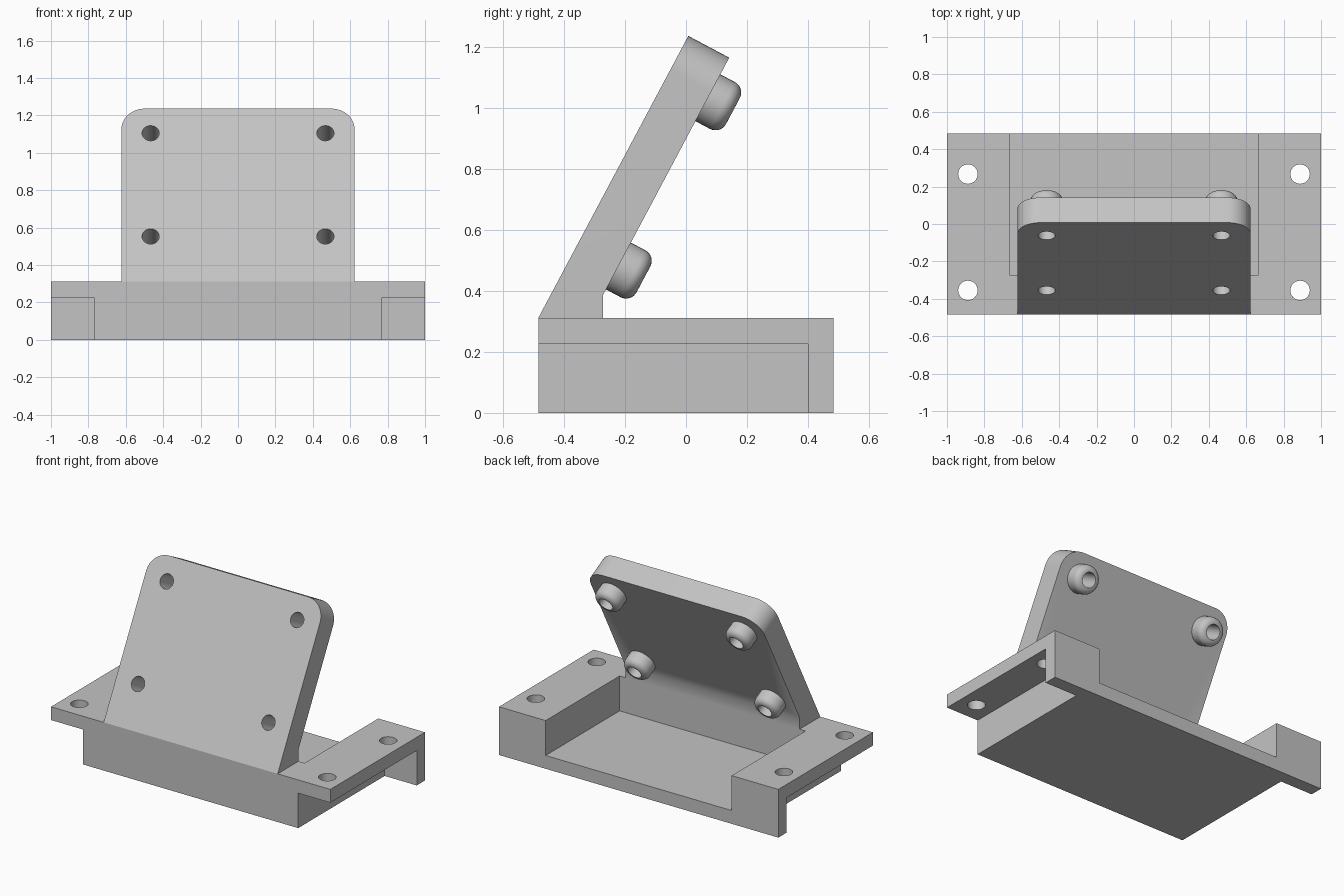
import bpy, bmesh
from math import radians, sin, cos, pi
from mathutils import Matrix, Vector

old = bpy.data.objects.get("Cube")
if old:
    bpy.data.objects.remove(old, do_unlink=True)

grey = bpy.data.materials.new("light grey")
grey.use_nodes = True
colour = (0.55, 0.55, 0.55, 1)
grey.diffuse_color = colour
grey.node_tree.nodes["Principled BSDF"].inputs["Base Color"].default_value = colour

# Main dimensions
HALF_Y, TOP, WALL = 0.484, 0.312, 0.086
LEAN, THICK, LENGTH = radians(28), 0.152, 1.047
PLATE_X, RIM_Y = 0.623, -0.272
BORE = 0.046
along = Vector((0, sin(LEAN), cos(LEAN)))
normal = Vector((0, cos(LEAN), -sin(LEAN)))
foot = Vector((0, -HALF_Y, TOP))


def finish(name, bm):
    bmesh.ops.recalc_face_normals(bm, faces=bm.faces[:])
    mesh = bpy.data.meshes.new(name)
    bm.to_mesh(mesh)
    bm.free()
    mesh.materials.append(grey)
    obj = bpy.data.objects.new(name, mesh)
    bpy.context.collection.objects.link(obj)
    return obj


def box(name, lo, hi):
    lo, hi = Vector(lo), Vector(hi)
    bm = bmesh.new()
    bmesh.ops.create_cube(bm, size=1, matrix=Matrix.Translation((lo + hi) / 2)
                          @ Matrix.Diagonal((*(hi - lo), 1)))
    return finish(name, bm)


def rod(name, centre, radius, depth, axis):
    turn = Vector(axis).to_track_quat("Z", "Y").to_matrix().to_4x4()
    bm = bmesh.new()
    bmesh.ops.create_cone(bm, cap_ends=True, segments=32, radius1=radius, radius2=radius,
                          depth=depth, matrix=Matrix.Translation(centre) @ turn)
    return finish(name, bm)


def cut(obj, cutters):
    for cutter in cutters:
        cutter.hide_render = True
        mod = obj.modifiers.new("cut", "BOOLEAN")
        mod.operation, mod.solver, mod.object = "DIFFERENCE", "EXACT", cutter
    graph = bpy.context.evaluated_depsgraph_get()
    mesh = bpy.data.meshes.new_from_object(obj.evaluated_get(graph))
    obj.modifiers.clear()
    obj.data = mesh
    for cutter in cutters:
        bpy.data.objects.remove(cutter, do_unlink=True)


def smooth(obj):
    bpy.ops.object.select_all(action="DESELECT")
    obj.select_set(True)
    bpy.context.view_layer.objects.active = obj
    bpy.ops.object.shade_smooth_by_angle(angle=radians(30))


# Base block: open pocket at the back, undercut side flanges, mounting holes
base = box("base", (-1, -HALF_Y, 0), (1, HALF_Y, TOP))
cutters = [box("pocket_cutter", (-0.666, RIM_Y, WALL), (0.666, 1, 1))]
for side in (-1, 1):
    xs = sorted((side * 0.77, side * 1.2))
    cutters.append(box("flange_cutter", (xs[0], -1, -1), (xs[1], 0.4, TOP - WALL)))
    for y in (-0.355, 0.267):
        cutters.append(rod("mount_cutter", (side * 0.888, y, TOP), 0.052, 0.4, (0, 0, 1)))
cut(base, cutters)
smooth(base)

# Leaning plate: side profile swept across, top corners rounded
tip = foot + along * LENGTH
back_tip = tip + normal * THICK
heel = back_tip - along * ((back_tip.y - RIM_Y) / along.y)
profile = [foot, tip, back_tip, heel, Vector((0, RIM_Y, TOP))]
bm = bmesh.new()
face = bm.faces.new([bm.verts.new(p - Vector((PLATE_X, 0, 0))) for p in profile])
swept = bmesh.ops.extrude_face_region(bm, geom=[face])["geom"]
bmesh.ops.translate(bm, vec=(2 * PLATE_X, 0, 0),
                    verts=[v for v in swept if isinstance(v, bmesh.types.BMVert)])
corners = [e for e in bm.edges
           if all((v.co - foot).dot(along) > LENGTH - 0.01 for v in e.verts)
           and abs(e.verts[0].co.x - e.verts[1].co.x) < 0.01]
bmesh.ops.bevel(bm, geom=corners, offset=0.125, offset_type="OFFSET", segments=12,
                profile=0.5, affect="EDGES")
plate = finish("leaning_plate", bm)

spots = [foot + along * d + Vector((x, 0, 0)) for d in (0.273, 0.898) for x in (-0.467, 0.467)]
cut(plate, [rod("bore_cutter", s + normal * THICK / 2, BORE, 0.5, normal) for s in spots])
smooth(plate)

# Rounded bosses around the bores on the back of the plate
RADIUS, HEIGHT, FILLET = 0.087, 0.093, 0.039
ring = [(RADIUS, 0)]
ring += [(RADIUS - FILLET * (1 - cos(a)), HEIGHT - FILLET * (1 - sin(a)))
         for a in (i * pi / 16 for i in range(9))]
ring += [(BORE, HEIGHT), (BORE, 0)]
turn = normal.to_track_quat("Z", "Y").to_matrix().to_4x4()
for spot in spots:
    bm = bmesh.new()
    verts = [bm.verts.new((r, 0, h)) for r, h in ring]
    edges = [bm.edges.new(pair) for pair in zip(verts, verts[1:] + verts[:1])]
    bmesh.ops.spin(bm, geom=verts + edges, cent=(0, 0, 0), axis=(0, 0, 1),
                   angle=2 * pi, steps=32, use_merge=True)
    bmesh.ops.remove_doubles(bm, verts=bm.verts[:], dist=0.0001)
    bm.transform(Matrix.Translation(spot + normal * THICK) @ turn)
    smooth(finish("boss", bm))
